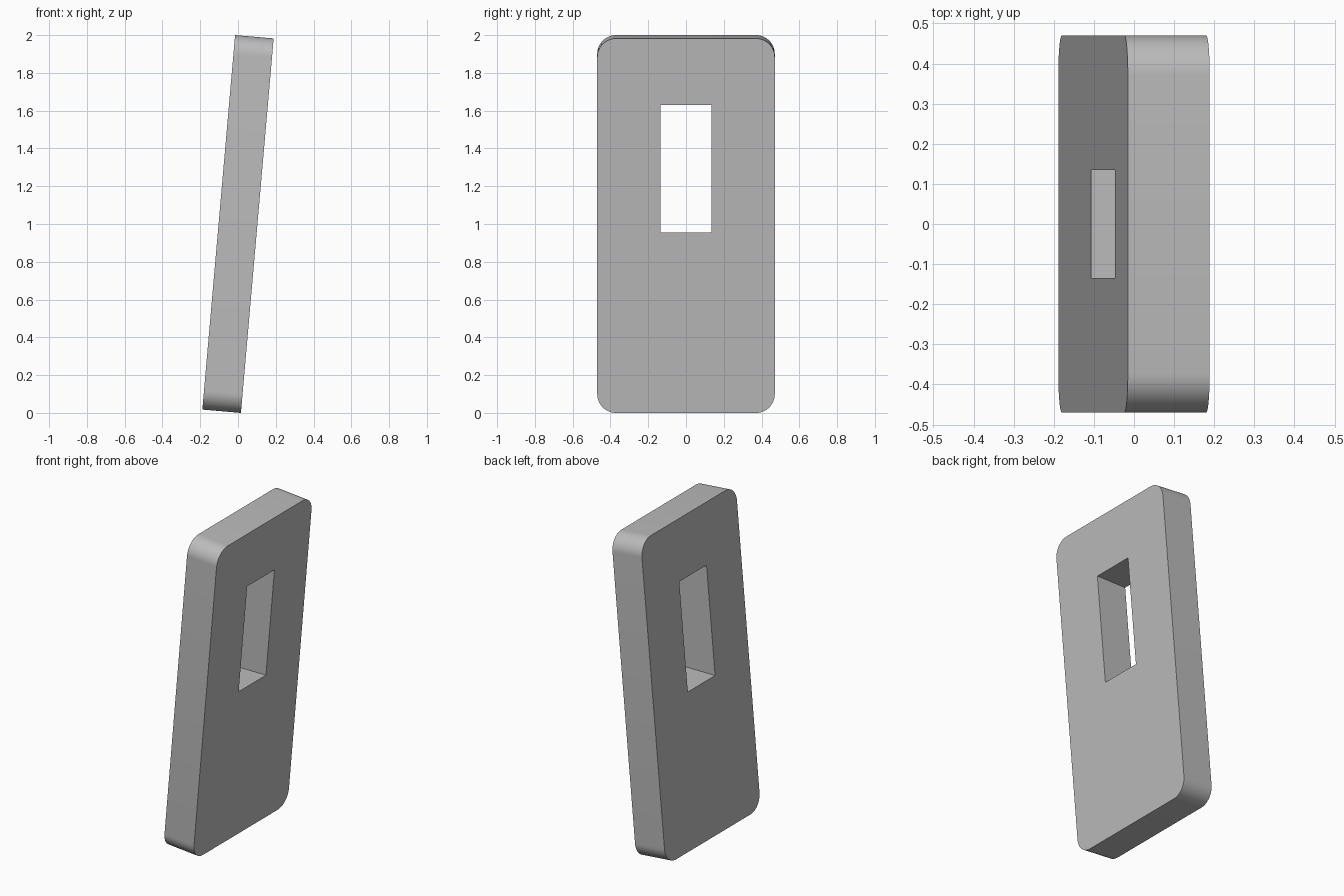
import bpy
import bmesh
from math import radians, sin, cos, pi
from mathutils import Matrix

cube = bpy.data.objects.get("Cube")
if cube:
    bpy.data.objects.remove(cube, do_unlink=True)

TILT = radians(5)
WIDTH, HEIGHT, THICK, RADIUS = 0.94, 1.99, 0.205, 0.1
STEPS = 12

grey = bpy.data.materials.new("plain grey")
grey.use_nodes = True
colour = (0.5, 0.5, 0.5, 1)
grey.diffuse_color = colour
grey.node_tree.nodes["Principled BSDF"].inputs["Base Color"].default_value = colour


def rounded_outline(width, height, radius):
    """Corner arcs, counter-clockwise, in the y-z plane."""
    points = []
    for i, (sy, sz) in enumerate([(1, 1), (-1, 1), (-1, -1), (1, -1)]):
        cy, cz = sy * (width / 2 - radius), sz * (height / 2 - radius)
        for k in range(STEPS + 1):
            a = (i + k / STEPS) * pi / 2
            points.append((cy + radius * cos(a), cz + radius * sin(a)))
    return points


def add_object(name, bm):
    bmesh.ops.recalc_face_normals(bm, faces=bm.faces)
    mesh = bpy.data.meshes.new(name)
    bm.to_mesh(mesh)
    bm.free()
    mesh.materials.append(grey)
    obj = bpy.data.objects.new(name, mesh)
    bpy.context.collection.objects.link(obj)
    return obj


# Leaning plate with rounded corners
bm = bmesh.new()
verts = [bm.verts.new((-THICK / 2, y, z)) for y, z in rounded_outline(WIDTH, HEIGHT, RADIUS)]
face = bm.faces.new(verts)
extruded = bmesh.ops.extrude_face_region(bm, geom=[face])["geom"]
moved = [v for v in extruded if isinstance(v, bmesh.types.BMVert)]
bmesh.ops.translate(bm, verts=moved, vec=(THICK, 0, 0))
lean = Matrix.Translation((0, 0, 1)) @ Matrix.Rotation(TILT, 4, 'Y')
bmesh.ops.transform(bm, matrix=lean, verts=bm.verts)
plate = add_object("leaning_plate", bm)

# Level rectangular window through the plate
bm = bmesh.new()
bmesh.ops.create_cube(bm, size=1, matrix=Matrix.Translation((0, 0, 1.2925))
                      @ Matrix.Diagonal((1, 0.27, 0.675, 1)))
cutter = add_object("window_cutter", bm)
cutter.hide_render = True
cutter.hide_set(True)

cut = plate.modifiers.new("window", 'BOOLEAN')
cut.operation = 'DIFFERENCE'
cut.solver = 'EXACT'
cut.object = cutter
bpy.context.view_layer.objects.active = plate
plate.select_set(True)
bpy.ops.object.modifier_apply(modifier=cut.name)
bpy.data.objects.remove(cutter, do_unlink=True)
bpy.ops.object.shade_smooth_by_angle(angle=radians(30))
